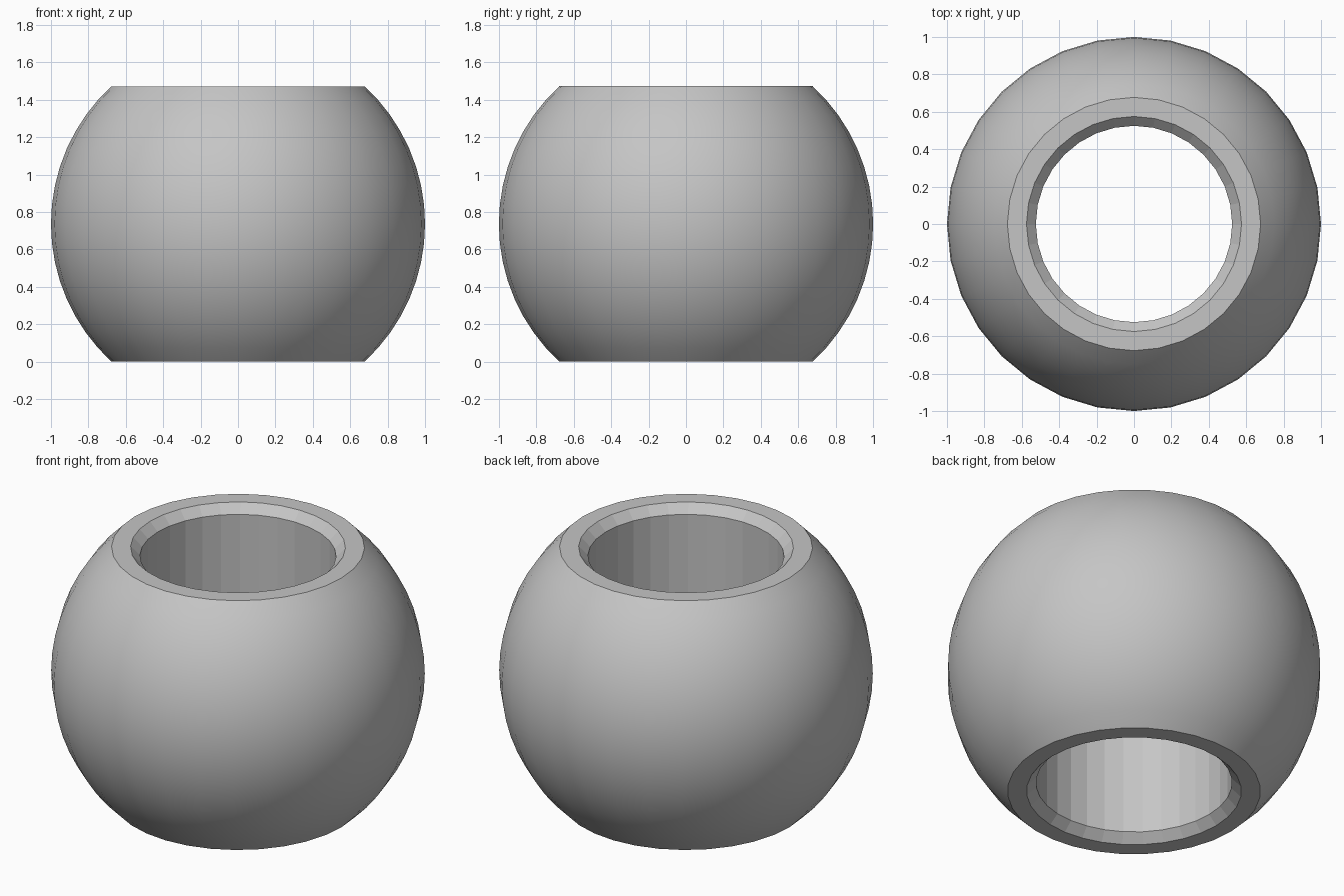
import bpy
import bmesh
import math
from mathutils import Matrix, Vector

cube = bpy.data.objects.get("Cube")
if cube:
    bpy.data.objects.remove(cube, do_unlink=True)

RADIUS, CUT_R = 1.0, 0.677
HALF = math.sqrt(RADIUS ** 2 - CUT_R ** 2)
BORE_R, CHAMFER = 0.525, 0.05
SIDES, RINGS = 32, 16

grey = bpy.data.materials.new("plain_grey")
grey.use_nodes = True
colour = (0.56, 0.56, 0.56, 1)
grey.diffuse_color = colour
grey.node_tree.nodes["Principled BSDF"].inputs["Base Color"].default_value = colour

# Closed half section: spherical outside, flat rims, chamfered bore
limit = math.asin(HALF / RADIUS)
angles = [limit * (2 * i / RINGS - 1) for i in range(RINGS + 1)]
section = [(RADIUS * math.cos(a), RADIUS * math.sin(a)) for a in angles]
section += [(BORE_R + CHAMFER, HALF), (BORE_R, HALF - CHAMFER),
            (BORE_R, CHAMFER - HALF), (BORE_R + CHAMFER, -HALF)]

# Revolve the section into the bead
bm = bmesh.new()
verts = [bm.verts.new((r, 0, z + HALF)) for r, z in section]
edges = [bm.edges.new((v, verts[i - 1])) for i, v in enumerate(verts)]
bmesh.ops.spin(bm, geom=verts + edges, cent=(0, 0, 0), axis=(0, 0, 1),
               angle=math.tau, steps=SIDES, use_merge=True)
bmesh.ops.remove_doubles(bm, verts=bm.verts, dist=0.0001)
bmesh.ops.recalc_face_normals(bm, faces=bm.faces)

# Smooth outer surface, faceted bore, crisp rims
for face in bm.faces:
    centre = face.calc_center_median()
    face.smooth = centre.xy.length > CUT_R and abs(face.normal.z) < 0.99
for edge in bm.edges:
    edge.smooth = all(f.smooth for f in edge.link_faces)

mesh = bpy.data.meshes.new("drilled_ball")
bm.to_mesh(mesh)
bm.free()
mesh.materials.append(grey)
ball = bpy.data.objects.new("drilled_ball", mesh)
bpy.context.collection.objects.link(ball)
